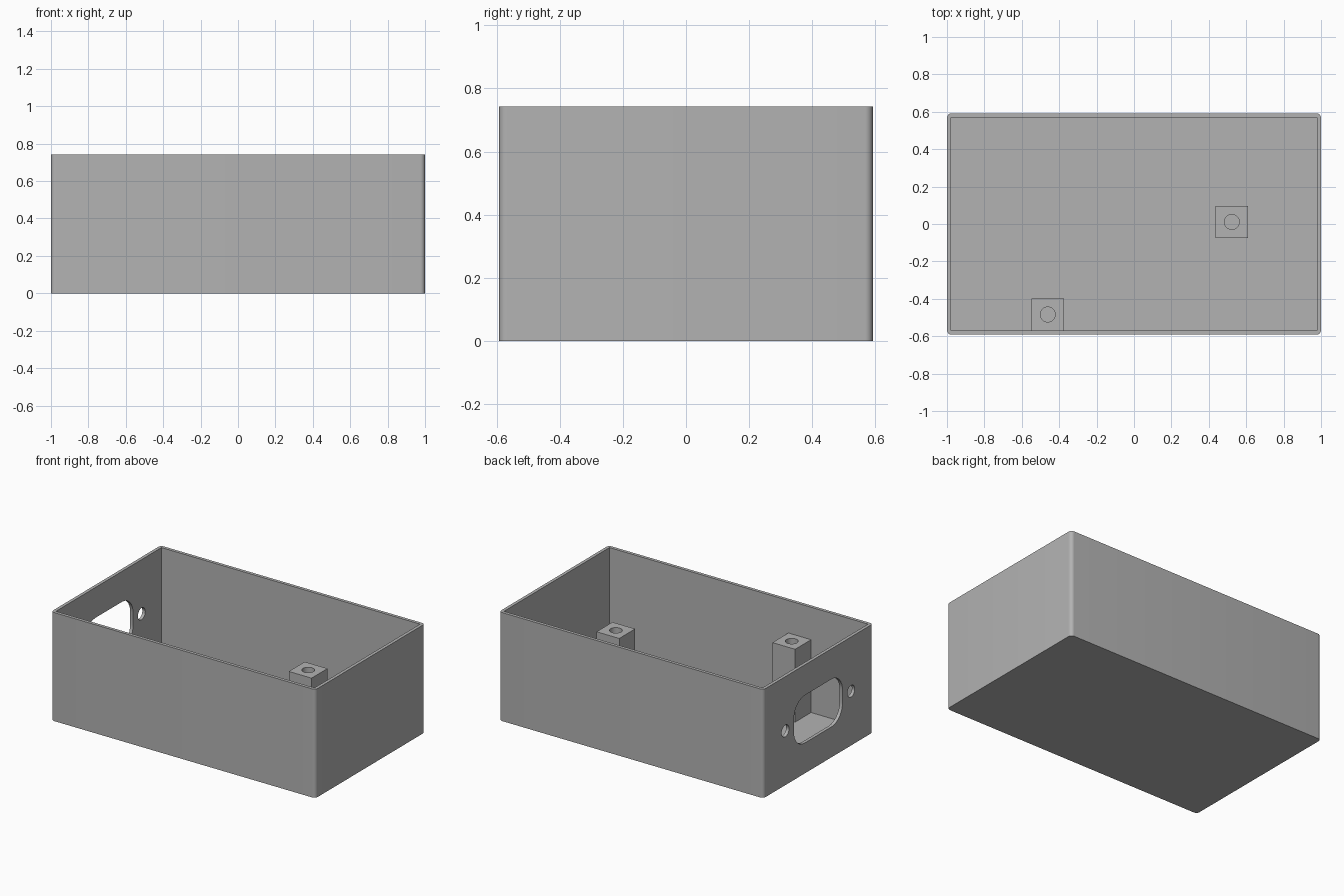
import bpy
from math import radians, cos, sin, pi

if "Cube" in bpy.data.objects:
    bpy.data.objects.remove(bpy.data.objects["Cube"])

HALF_X, HALF_Y, HEIGHT = 1.0, 0.592, 0.742
WALL = 0.022
POST_SIZE, POST_TOP, POST_BORE = 0.172, 0.52, 0.04

grey = bpy.data.materials.new("grey plastic")
grey.use_nodes = True
grey.diffuse_color = (0.45, 0.45, 0.45, 1)
grey.node_tree.nodes["Principled BSDF"].inputs["Base Color"].default_value = (0.45, 0.45, 0.45, 1)


def rounded_rect(half_w, half_h, radius, steps=8):
    """Outline of a rectangle with rounded corners, counter-clockwise."""
    points = []
    for quarter, (sx, sy) in enumerate([(1, 1), (-1, 1), (-1, -1), (1, -1)]):
        for i in range(steps + 1):
            a = (quarter + i / steps) * pi / 2
            points.append((sx * (half_w - radius) + radius * cos(a),
                           sy * (half_h - radius) + radius * sin(a)))
    return points


def circle(radius, sides=32):
    return [(radius * cos(2 * pi * i / sides), radius * sin(2 * pi * i / sides))
            for i in range(sides)]


def rectangle(half_w, half_h):
    return [(half_w, half_h), (-half_w, half_h), (-half_w, -half_h), (half_w, -half_h)]


def prism(name, outline, low, high, center=(0, 0), axis="z"):
    """Extrude an outline along z, or along x with the outline in the yz plane."""
    n = len(outline)
    verts = []
    for level in (low, high):
        for u, v in outline:
            u, v = u + center[0], v + center[1]
            verts.append((u, v, level) if axis == "z" else (level, u, v))
    faces = [tuple(reversed(range(n))), tuple(range(n, 2 * n))]
    faces += [(i, (i + 1) % n, (i + 1) % n + n, i + n) for i in range(n)]
    mesh = bpy.data.meshes.new(name)
    mesh.from_pydata(verts, [], faces)
    mesh.materials.append(grey)
    obj = bpy.data.objects.new(name, mesh)
    bpy.context.collection.objects.link(obj)
    return obj


def activate(obj):
    bpy.ops.object.select_all(action="DESELECT")
    obj.select_set(True)
    bpy.context.view_layer.objects.active = obj


def cut(obj, cutters):
    """Subtract the cutters, remove them, and keep sharp edges crisp."""
    activate(obj)
    for cutter in cutters:
        mod = obj.modifiers.new("cut", "BOOLEAN")
        mod.operation = "DIFFERENCE"
        mod.solver = "EXACT"
        mod.object = cutter
        bpy.ops.object.modifier_apply(modifier=mod.name)
        bpy.data.objects.remove(cutter)
    bpy.ops.object.shade_smooth_by_angle(angle=radians(30))


# Open box: rounded outside corners, square inside corners
box = prism("enclosure_box", rounded_rect(HALF_X, HALF_Y, 0.025), 0, HEIGHT)
cavity = prism("cavity", rectangle(HALF_X - WALL, HALF_Y - WALL), WALL, HEIGHT + 0.1)

# Socket opening with a screw hole on each side, through the -x wall
through = dict(low=-HALF_X - 0.1, high=-HALF_X + 0.1, axis="x")
middle = HEIGHT / 2
cutters = [cavity, prism("socket_opening", rounded_rect(0.263, 0.163, 0.12),
                         center=(0, middle), **through)]
for side in (-1, 1):
    cutters.append(prism("screw_hole", circle(0.04), center=(side * 0.355, middle), **through))
cut(box, cutters)

# Mounting posts with blind bores
post_spots = {"middle_post": (0.523, 0.011),
              "front_post": (-0.461, -HALF_Y + WALL + POST_SIZE / 2)}
for name, spot in post_spots.items():
    post = prism(name, rectangle(POST_SIZE / 2, POST_SIZE / 2), WALL, POST_TOP, spot)
    bore = prism("bore", circle(POST_BORE), POST_TOP - 0.3, POST_TOP + 0.1, spot)
    cut(post, [bore])
